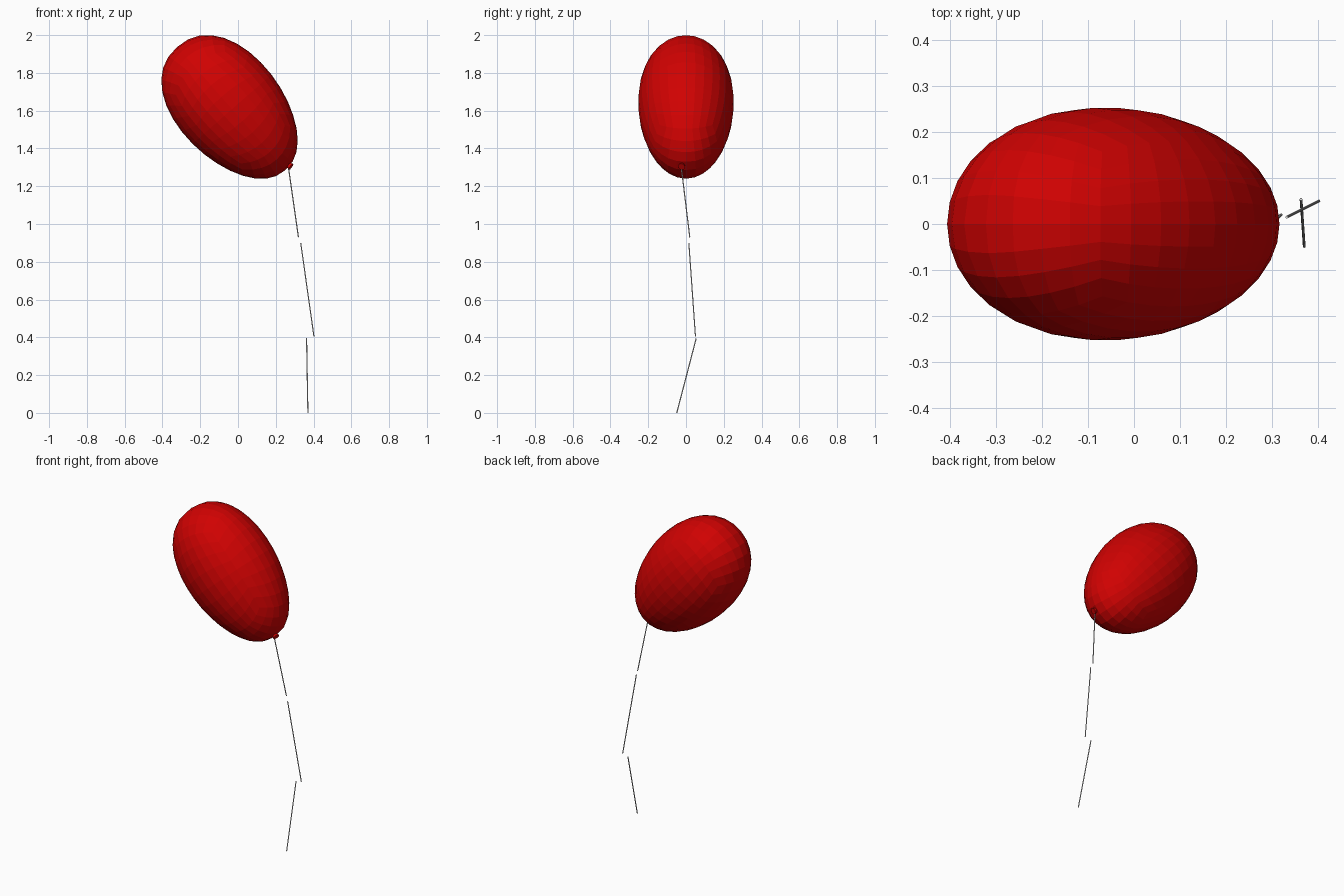
import bpy
import bmesh
import math
from mathutils import Matrix, Vector

cube = bpy.data.objects.get("Cube")
if cube:
    bpy.data.objects.remove(cube, do_unlink=True)


def make_material(name, colour):
    mat = bpy.data.materials.new(name)
    mat.use_nodes = True
    mat.diffuse_color = (*colour, 1)
    bsdf = next(n for n in mat.node_tree.nodes if n.type == 'BSDF_PRINCIPLED')
    bsdf.inputs["Base Color"].default_value = (*colour, 1)
    return mat


red = make_material("balloon red", (0.63, 0.0005, 0.0005))
white = make_material("string white", (0.8, 0.8, 0.8))


def add_object(name, bm, mat):
    bmesh.ops.recalc_face_normals(bm, faces=bm.faces)
    mesh = bpy.data.meshes.new(name)
    bm.to_mesh(mesh)
    bm.free()
    mesh.materials.append(mat)
    obj = bpy.data.objects.new(name, mesh)
    bpy.context.collection.objects.link(obj)
    return obj


def add_rod(name, start, end, r1, r2, sides, mat):
    """Capped cone or cylinder running from start to end."""
    a, b = Vector(start), Vector(end)
    turn = (b - a).to_track_quat('Z', 'Y').to_matrix().to_4x4()
    bm = bmesh.new()
    bmesh.ops.create_cone(bm, cap_ends=True, segments=sides, radius1=r1, radius2=r2,
                          depth=(b - a).length,
                          matrix=Matrix.Translation((a + b) / 2) @ turn)
    return add_object(name, bm, mat)


# Balloon body: gridded cube rounded into an egg, fuller at the top, then tilted
LEAN = math.radians(41.3)
bm = bmesh.new()
bmesh.ops.create_cube(bm, size=2)
bmesh.ops.subdivide_edges(bm, edges=bm.edges[:], cuts=7, use_grid_fill=True)
for v in bm.verts:
    d = Vector([math.tan(t * math.pi / 4) for t in v.co]).normalized()
    c = d.z
    s = math.hypot(d.x, d.y)
    r = s ** 0.9 * (1 + 0.1 * c)
    ang = math.atan2(d.y, d.x)
    v.co = (0.278 * r * math.cos(ang),
            0.252 * r * math.sin(ang),
            (0.439 if c > 0 else 0.429) * c)
bm.transform(Matrix.Translation((-0.032, 0, 1.608)) @ Matrix.Rotation(-LEAN, 4, 'Y'))
add_object("balloon_body", bm, red)

# Flared knot at the mouth
add_rod("balloon_knot", (0.253, -0.015, 1.322), (0.281, -0.024, 1.303), 0.008, 0.02, 10, red)

# String in three straight, separate lengths
string_pieces = [
    ((0.267, -0.025, 1.30), (0.32, 0.02, 0.93)),
    ((0.332, 0.015, 0.90), (0.402, 0.05, 0.405)),
    ((0.363, 0.054, 0.395), (0.37, -0.049, 0.0)),
]
for i, (top, bottom) in enumerate(string_pieces, 1):
    add_rod(f"string_{i}", top, bottom, 0.003, 0.003, 8, white)
